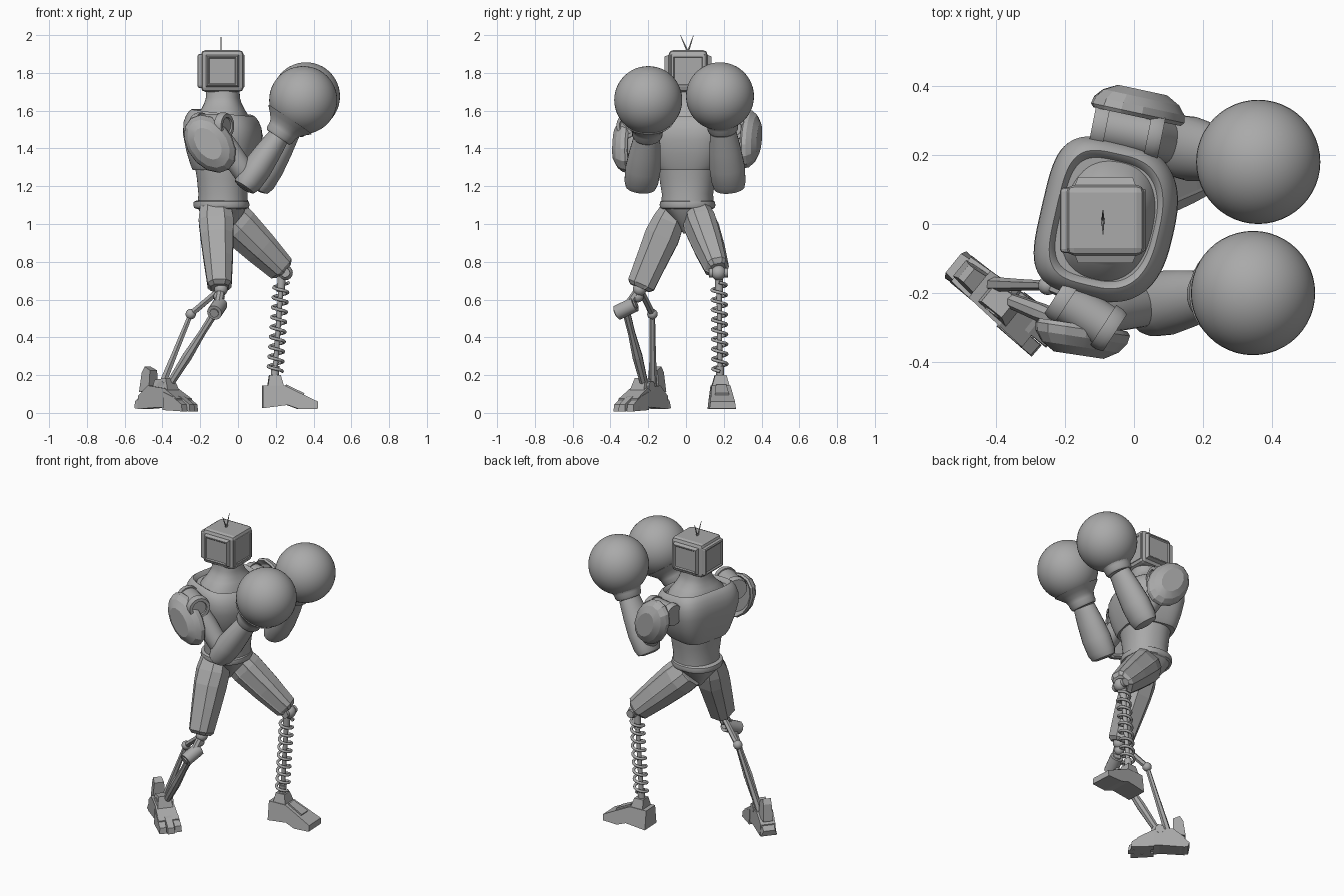
import bpy, bmesh
from math import sin, cos, pi, radians, copysign
from mathutils import Vector, Matrix

if "Cube" in bpy.data.objects:
    bpy.data.objects.remove(bpy.data.objects["Cube"], do_unlink=True)

grey = bpy.data.materials.new("plain_grey")
grey.use_nodes = True
COLOR = (0.4, 0.4, 0.4, 1)
grey.diffuse_color = COLOR
grey.node_tree.nodes["Principled BSDF"].inputs["Base Color"].default_value = COLOR


def finish(name, bm, smooth=None):
    bmesh.ops.recalc_face_normals(bm, faces=bm.faces)
    me = bpy.data.meshes.new(name)
    bm.to_mesh(me)
    bm.free()
    me.materials.append(grey)
    ob = bpy.data.objects.new(name, me)
    bpy.context.collection.objects.link(ob)
    if smooth:
        bpy.ops.object.select_all(action='DESELECT')
        ob.select_set(True)
        bpy.context.view_layer.objects.active = ob
        bpy.ops.object.shade_smooth_by_angle(angle=radians(smooth))
    return ob


def skin(bm, rings):
    """Bridge rings of points and cap both ends; returns the side faces."""
    vs = [[bm.verts.new(p) for p in r] for r in rings]
    n = len(vs[0])
    sides = [bm.faces.new((a[i], a[(i + 1) % n], b[(i + 1) % n], b[i]))
             for a, b in zip(vs, vs[1:]) for i in range(n)]
    bm.faces.new(vs[0])
    bm.faces.new(vs[-1])
    return sides


def limb(name, p0, p1, rows, sides=24, smooth=35, ref=(0, 1, 0), panels=0):
    """Loft along p0-p1; rows are (t, radius) or (t, radius across, radius along ref)."""
    p0, p1 = Vector(p0), Vector(p1)
    d = (p1 - p0).normalized()
    side = d.cross(Vector(ref)).normalized()
    up = side.cross(d)
    rings = []
    for row in rows:
        c = p0.lerp(p1, row[0])
        angles = [2 * pi * (i + 0.5) / sides for i in range(sides)]
        rings.append([c + side * row[1] * cos(a) + up * row[-1] * sin(a) for a in angles])
    bm = bmesh.new()
    faces = skin(bm, rings)
    if panels:
        # raise every second lengthwise strip
        bmesh.ops.recalc_face_normals(bm, faces=bm.faces)
        strips = [f for i, f in enumerate(faces) if i % sides % 2 == 0]
        bmesh.ops.inset_region(bm, faces=strips, thickness=panels, depth=panels)
    return finish(name, bm, smooth)


def rod(name, p0, p1, r, sides=12, smooth=35):
    return limb(name, p0, p1, [(0, r), (1, r)], sides, smooth, ref=(0.3, 1, 0.2))


def ball(name, c, r, seg=24):
    bm = bmesh.new()
    bmesh.ops.create_uvsphere(bm, u_segments=seg, v_segments=seg // 2, radius=r,
                              matrix=Matrix.Translation(c))
    return finish(name, bm, 60)


def prism(name, profile, origin, yaw):
    """Side profile of (forward, height, half width) points, mirrored across."""
    m = Matrix.Translation(origin) @ Matrix.Rotation(radians(yaw), 4, 'Z')
    bm = bmesh.new()
    skin(bm, [[m @ Vector((u, s * w, z)) for u, z, w in profile] for s in (1, -1)])
    return finish(name, bm)


def body(name, rows, cx=-0.08, cy=0.01, yaw=-13, front=0.75, back=0.75, n=64, tilt=0):
    """Stack of rounded-box sections: (height, half depth, half width); tilt dips the upper front."""
    rot = Matrix.Rotation(radians(yaw), 4, 'Z')
    low, high = rows[0][0], max(r[0] for r in rows)
    rings = []
    for z, rx, ry in rows:
        ring = []
        for i in range(n):
            c, s = cos(2 * pi * i / n), sin(2 * pi * i / n)
            power = front if c > 0 else back
            x = rx * copysign(abs(c) ** power, c)
            y = ry * copysign(abs(s) ** power, s)
            drop = tilt * x * (z - low) / (high - low)
            ring.append(rot @ Vector((x, y, 0)) + Vector((cx, cy, z - drop)))
        rings.append(ring)
    bm = bmesh.new()
    skin(bm, rings)
    return finish(name, bm, 40)


# Head: bevelled box with raised side panels and framed front and back
def head_box(name, size, c, bevel, steps, axis):
    bm = bmesh.new()
    bmesh.ops.create_cube(bm, size=1, matrix=Matrix.Translation(c) @ Matrix.Diagonal((*size, 1)))
    bmesh.ops.bevel(bm, geom=bm.edges[:], offset=bevel, segments=2, affect='EDGES', profile=0.5)
    big = [f for f in bm.faces if abs(f.normal[axis]) > 0.99 and f.calc_area() > 0.01]
    for thickness, depth in steps:
        bmesh.ops.inset_individual(bm, faces=big, thickness=thickness, depth=depth)
    return finish(name, bm)


head_box("head", (0.225, 0.205, 0.22), (-0.083, 0.011, 1.81), 0.022,
         [(0.004, 0.0), (0.012, 0.022), (0.008, 0), (0.008, -0.006)], 1)
head_box("head_back_panel", (0.04, 0.19, 0.18), (-0.195, 0.011, 1.81), 0.012, [(0.012, -0.006)], 0)
head_box("head_face_frame", (0.02, 0.18, 0.175), (0.024, 0.011, 1.81), 0.005, [(0.012, 0), (0.006, -0.005)], 0)
for tag, y in (("a", -0.03), ("b", 0.04)):
    limb("antenna_" + tag, (-0.09, 0.01, 1.91), (-0.09, y, 2.0),
         [(0, 0.005), (0.6, 0.003), (1, 0.001)], 6)

# Torso, collar and waist
body("neck", [(1.53, .14, .185), (1.575, .13, .17), (1.61, .11, .13), (1.64, .096, .105),
              (1.67, .088, .09), (1.72, .087, .088)], front=0.85, back=0.85)
body("chest", [(1.285, .125, .14), (1.285, .15, .16), (1.31, .16, .18), (1.38, .18, .207),
               (1.46, .195, .23), (1.52, .193, .232), (1.555, .18, .223), (1.58, .165, .208),
               (1.59, .152, .195), (1.583, .145, .185), (1.565, .137, .175)],
     cx=-0.077, back=0.52, front=0.75, tilt=0.12)
body("abdomen", [(1.09, .132, .137), (1.16, .128, .135), (1.24, .135, .148), (1.3, .145, .155)],
     cy=0.008, front=0.9, back=0.9)
body("belt", [(1.08, .13, .135), (1.085, .144, .143), (1.1, .149, .148), (1.118, .146, .145),
              (1.125, .13, .135)], cx=-0.088, cy=0.008, yaw=0, front=0.9, back=0.9)
body("pelvis", [(0.95, .03, .025), (1.0, .07, .055), (1.05, .11, .1), (1.085, .128, .13)],
     cx=-0.085, cy=0.01, yaw=0)

# Arms, boxing gloves and shoulder pads
ARMS = {
    "rear": dict(shoulder=(-.02, .27, 1.51), axle=(.1, -.02, .0), elbow=(.13, .225, 1.235),
                 wrist=(.28, .195, 1.5), glove=(.36, .18, 1.676), pad=(.01, .318, 1.45), out=(.015, .07, .0)),
    "front": dict(shoulder=(-.14, -.26, 1.52), axle=(.085, -.055, .0), elbow=(.06, -.235, 1.235),
                  wrist=(.22, -.205, 1.47), glove=(.345, -.2, 1.656), pad=(-.148, -.3, 1.425), out=(-.012, -.08, .0)),
}
for tag, a in ARMS.items():
    sh, ax, el, wr, gl, pad, out = (Vector(a[k]) for k in
                                    ("shoulder", "axle", "elbow", "wrist", "glove", "pad", "out"))
    limb(tag + "_shoulder_joint", sh - ax, sh + ax,
         [(0, .045), (0, .064), (.08, .07), (.2, .07), (.2, .063), (.8, .063), (.8, .07),
          (.92, .07), (1, .064), (1, .045), (.96, .042)])
    limb(tag + "_upper_arm", sh, el,
         [(0, .05), (.2, .06), (.45, .062), (.7, .06), (.95, .058), (1.05, .045)])
    limb(tag + "_forearm", el, wr,
         [(-.2, .035, .05), (-.17, .06, .08), (-.05, .075, .09), (.25, .078, .094),
          (.6, .07, .084), (.95, .058, .07)])
    ball(tag + "_glove", gl, 0.18, 48)
    limb(tag + "_glove_cuff", wr, gl,
         [(-.06, .055), (-.06, .072), (.0, .08), (.12, .082), (.22, .09), (.34, .115), (.45, .14)], 32)
    limb(tag + "_shoulder_pad", pad, pad + out,
         [(.15, .09, .13), (-.1, .11, .162), (.05, .12, .17), (.35, .116, .165), (.7, .096, .142),
          (1, .06, .095)], 14, 20, ref=(-.6, 0, .8))

# Thighs with raised lengthwise panels
strut_knee, spring_knee = Vector((-.09, -.245, .655)), Vector((.25, .172, .742))
limb("strut_thigh", (-.12, -.055, 1.1), (-.097, -.245, .662),
     [(0, .085, .065), (.2, .1, .09), (.38, .094, .1), (.65, .083, .09), (.96, .068, .08), (1, .05, .055)],
     8, None, panels=.006)
limb("spring_thigh", (-.055, .06, 1.05), (.232, .165, .765),
     [(0, .105, .075), (.2, .108, .09), (.6, .094, .08), (.98, .075, .062), (1.03, .05, .045)],
     10, None, panels=.006)

# Spring leg: ball knee, pole, coil and wedge foot
ankle = Vector((.195, .18, .2))
ball("spring_knee", spring_knee, .04)
rod("spring_knee_pin", spring_knee - Vector((0, .05, 0)), spring_knee + Vector((0, .05, 0)), .025)
top = Vector((.23, .175, .7))
limb("spring_pole", top, ankle, [(-.08, .022), (.12, .022), (.12, .014), (.9, .014), (.9, .022), (1.05, .022)], 12)
curve = bpy.data.curves.new("coil_spring", 'CURVE')
curve.dimensions = '3D'
curve.bevel_depth = .0085
curve.bevel_resolution = 2
curve.use_fill_caps = True
TURNS, STEPS = 9, 20
path = curve.splines.new('POLY')
path.points.add(TURNS * STEPS)
for i, p in enumerate(path.points):
    ang = 2 * pi * i / STEPS
    c = top.lerp(ankle, .02 + .94 * i / (TURNS * STEPS))
    p.co = (c.x + .038 * cos(ang), c.y + .038 * sin(ang), c.z, 1)
curve.materials.append(grey)
coil = bpy.data.objects.new("coil_spring", curve)
bpy.context.collection.objects.link(coil)
bpy.ops.object.select_all(action='DESELECT')
coil.select_set(True)
bpy.context.view_layer.objects.active = coil
bpy.ops.object.convert(target='MESH')
SHOE = (.2, .183, 0)
prism("spring_ankle", [(-.045, .13, .05), (-.035, .2, .03), (.025, .2, .03), (.045, .13, .05)], SHOE, 3)
prism("spring_foot", [(-.07, .025, .065), (-.07, .145, .05), (.045, .145, .05), (.22, .06, .065),
                      (.22, .022, .07), (.12, .02, .075), (.06, .042, .07)], SHOE, 3)
prism("spring_foot_panel", [(.05, .137, .028), (.055, .15, .028), (.15, .104, .036), (.145, .09, .036)],
      SHOE, 3)

# Strut leg: knee joints and twin struts
hinge, back_knee = Vector((-.11, -.32, .55)), Vector((-.25, -.178, .523))
ball("strut_knee", strut_knee, .036)
ball("strut_knee_lower_ball", (-.1, -.255, .615), .03)
rod("strut_knee_link", strut_knee, hinge, .024, 8)
rod("knee_hinge", hinge + Vector((-.015, -.045, -.02)), hinge + Vector((.015, .05, .025)), .04, 16)
rod("knee_hinge_cap", hinge + Vector((-.017, -.052, -.023)), hinge + Vector((.017, .057, .028)), .024, 16)
limb("main_strut", hinge, (-.375, -.215, .13),
     [(0, .022), (.3, .02), (.6, .028), (.95, .022), (1, .02)], 8, None)
rod("upper_link", (-.11, -.235, .64), back_knee, .018, 6, None)
ball("back_knee_ball", back_knee, .028, 16)
limb("rear_strut", back_knee, (-.41, -.175, .13), [(0, .014), (.5, .017), (1, .022)], 6, None)

# Strut foot: sole, ankle, heel blocks and split toes
FOOT, YAW = (-.385, -.225, 0), -39
prism("strut_foot", [(-.15, .02, .05), (-.15, .09, .045), (-.08, .145, .05), (.04, .13, .058),
                     (.13, .075, .064), (.13, .012, .068), (0, .03, .052)], FOOT, YAW)
prism("strut_ankle", [(-.06, .1, .05), (-.045, .175, .035), (.03, .185, .035), (.06, .11, .05)], FOOT, YAW)
prism("heel_block", [(-.155, .11, .03), (-.14, .215, .025), (-.12, .245, .025), (-.08, .225, .03), (-.08, .12, .04)],
      FOOT, YAW)
prism("heel_spur", [(-.17, .025, .05), (-.178, .06, .035), (-.13, .1, .04), (-.12, .02, .045)], FOOT, YAW)
rod("ankle_pin", (-.41, -.26, .14), (-.35, -.18, .14), .028, 10)
for i in (-1, 0, 1):
    prism(f"toe_{i + 2}", [(.05, .015, .022), (.05, .11, .02), (.12, .085, .021), (.18, .045, .02),
                           (.185, .008, .022)],
          Vector(FOOT) + Matrix.Rotation(radians(YAW), 3, 'Z') @ Vector((-.015 * abs(i), i * .04, 0)), YAW + i * 2)
